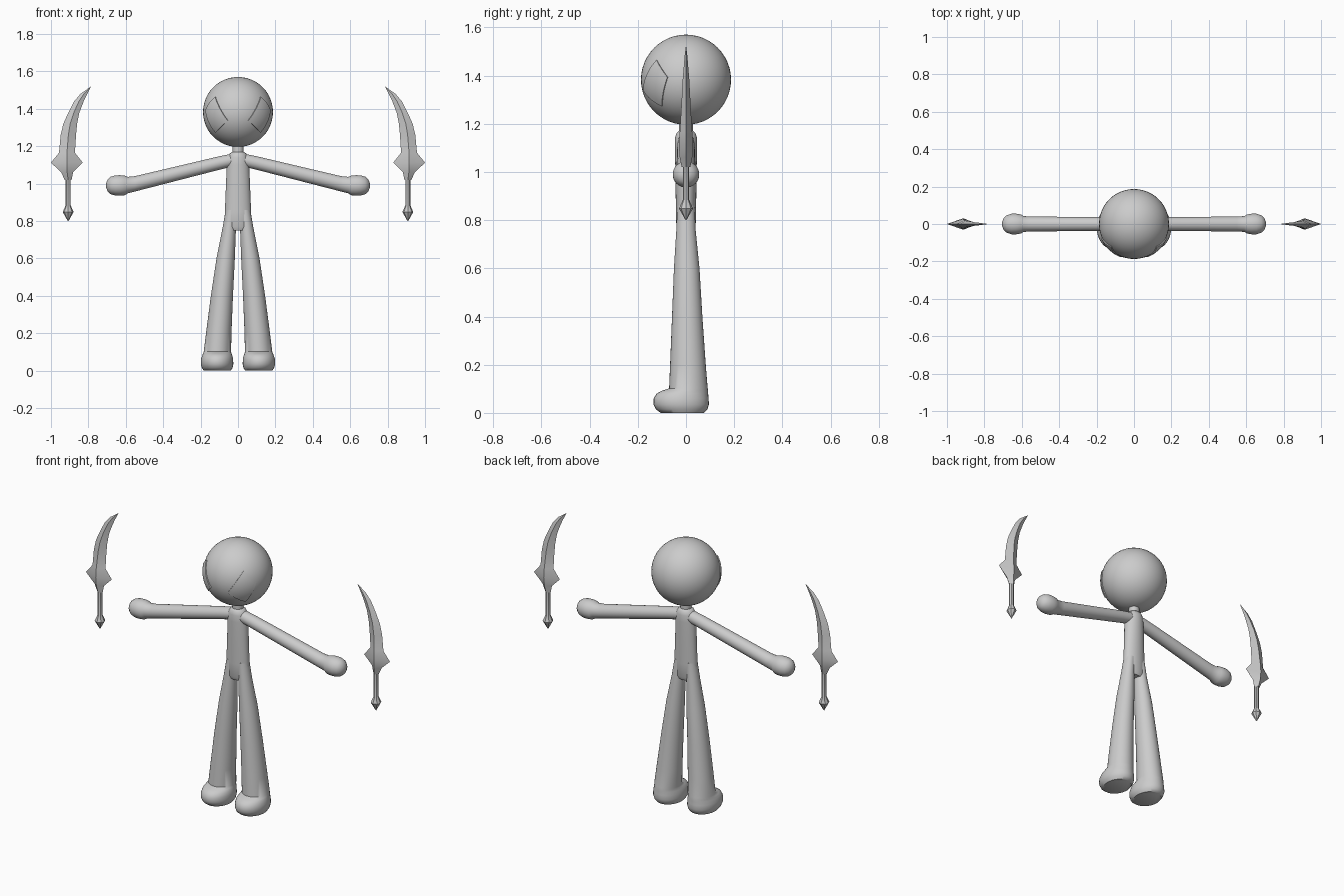
import bpy, bmesh
from math import cos, sin, tau, radians
from mathutils import Vector

cube = bpy.data.objects.get("Cube")
if cube:
    bpy.data.objects.remove(cube, do_unlink=True)

grey = bpy.data.materials.new("plain grey")
grey.use_nodes = True
grey.diffuse_color = (0.6, 0.6, 0.6, 1)
grey.node_tree.nodes["Principled BSDF"].inputs["Base Color"].default_value = grey.diffuse_color


def finish(name, bm, angle):
    """Turn a bmesh into a shaded, coloured object."""
    bmesh.ops.recalc_face_normals(bm, faces=bm.faces)
    mesh = bpy.data.meshes.new(name)
    bm.to_mesh(mesh)
    bm.free()
    mesh.materials.append(grey)
    ob = bpy.data.objects.new(name, mesh)
    bpy.context.collection.objects.link(ob)
    bpy.ops.object.select_all(action='DESELECT')
    ob.select_set(True)
    bpy.context.view_layer.objects.active = ob
    bpy.ops.object.shade_smooth_by_angle(angle=radians(angle))
    return ob


def loft(name, rings, sides=32, along_x=False, flip=1, angle=50):
    """Skin elliptical rings: (height, centre a, centre b, radius a, radius b)."""
    bm = bmesh.new()
    loops = []
    for h, ca, cb, ra, rb in rings:
        loop = []
        for i in range(sides):
            a = ca + ra * cos(tau * i / sides)
            b = cb + rb * sin(tau * i / sides)
            co = (h * flip, a, b) if along_x else (a * flip, b, h)
            loop.append(bm.verts.new(co))
        loops.append(loop)
    for low, high in zip(loops, loops[1:]):
        for i in range(sides):
            j = (i + 1) % sides
            bm.faces.new((low[i], low[j], high[j], high[i]))
    bm.faces.new(loops[0])
    bm.faces.new(loops[-1])
    return finish(name, bm, angle)


# Head
HEAD = Vector((0, 0, 1.383))
bm = bmesh.new()
bmesh.ops.create_uvsphere(bm, u_segments=48, v_segments=24, radius=0.187)
bmesh.ops.translate(bm, verts=bm.verts, vec=HEAD)
finish("head", bm, 60)

# Torso and neck
loft("torso", [(0.75, 0, 0, 0.06, 0.032), (0.77, 0, 0, 0.073, 0.04),
               (0.85, 0, 0, 0.07, 0.042), (1.0, 0, 0, 0.064, 0.044),
               (1.1, 0, 0, 0.06, 0.046), (1.14, 0, 0, 0.055, 0.046),
               (1.16, 0, 0, 0.045, 0.04), (1.17, 0, 0, 0.03, 0.03)])
loft("neck", [(1.15, 0, 0, 0.03, 0.03), (1.22, 0, 0, 0.03, 0.03)])

LEG = [(0, 0.111, -0.015, 0.072, 0.09), (0.015, 0.111, -0.018, 0.082, 0.107),
       (0.035, 0.112, -0.02, 0.087, 0.115), (0.06, 0.112, -0.02, 0.086, 0.114),
       (0.08, 0.111, -0.015, 0.081, 0.107), (0.092, 0.111, -0.004, 0.076, 0.096),
       (0.102, 0.11, 0.01, 0.073, 0.08), (0.2, 0.103, 0.008, 0.068, 0.074),
       (0.4, 0.086, 0.005, 0.059, 0.063), (0.6, 0.066, 0.003, 0.049, 0.053),
       (0.76, 0.047, 0, 0.036, 0.04), (0.86, 0.036, 0, 0.03, 0.036)]

ARM = [(0, 0, 1.132, 0.034, 0.034), (0.1, 0, 1.11, 0.036, 0.036),
       (0.55, 0, 0.999, 0.04, 0.041), (0.59, 0, 0.992, 0.042, 0.044),
       (0.605, 0, 0.99, 0.051, 0.052), (0.63, 0, 0.99, 0.055, 0.055),
       (0.655, 0, 0.99, 0.055, 0.054), (0.68, 0, 0.99, 0.047, 0.047),
       (0.696, 0, 0.99, 0.033, 0.034), (0.705, 0, 0.99, 0.012, 0.012)]

# Sword outline: (height, inner x, outer x, half thickness)
BLADE = [(1.02, 0.89, 0.927, 0.018), (1.06, 0.882, 0.945, 0.026),
         (1.112, 0.83, 1.0, 0.03), (1.165, 0.872, 0.957, 0.026),
         (1.26, 0.866, 0.948, 0.02), (1.32, 0.86, 0.934, 0.017),
         (1.38, 0.848, 0.907, 0.014), (1.44, 0.825, 0.876, 0.009),
         (1.48, 0.806, 0.842, 0.006), (1.518, 0.786, 0.788, 0.001)]
GRIP = [(0.8, 0.002), (0.848, 0.029), (0.885, 0.013), (1.04, 0.013)]

# Outline of one eye as directions from the head centre
EYE = [(0.055, -0.175, -0.045), (0.12, -0.12, 0.08),
       (0.17, -0.075, 0.01), (0.12, -0.1, -0.11)]

for side, s in (("left", 1), ("right", -1)):
    loft(side + "_leg", LEG, flip=s)
    loft(side + "_arm", ARM, along_x=True, flip=s)

    # Curved sword with a diamond section
    blade = [(z, (a + b) / 2, 0, (b - a) / 2, t) for z, a, b, t in BLADE]
    loft(side + "_sword_blade", blade, sides=4, flip=s, angle=30)
    grip = [(z, 0.908, 0, r, r) for z, r in GRIP]
    loft(side + "_sword_grip", grip, sides=8, flip=s, angle=30)

    # Thin eye plate wrapped on the head
    bm = bmesh.new()
    bm.faces.new([bm.verts.new((x * s, y, z)) for x, y, z in EYE])
    bmesh.ops.subdivide_edges(bm, edges=bm.edges, cuts=7, use_grid_fill=True)
    for v in bm.verts:
        v.co = HEAD + v.co.normalized() * 0.192
    bmesh.ops.recalc_face_normals(bm, faces=bm.faces)
    bmesh.ops.solidify(bm, geom=bm.faces[:], thickness=0.008)
    finish(side + "_eye", bm, 50)
